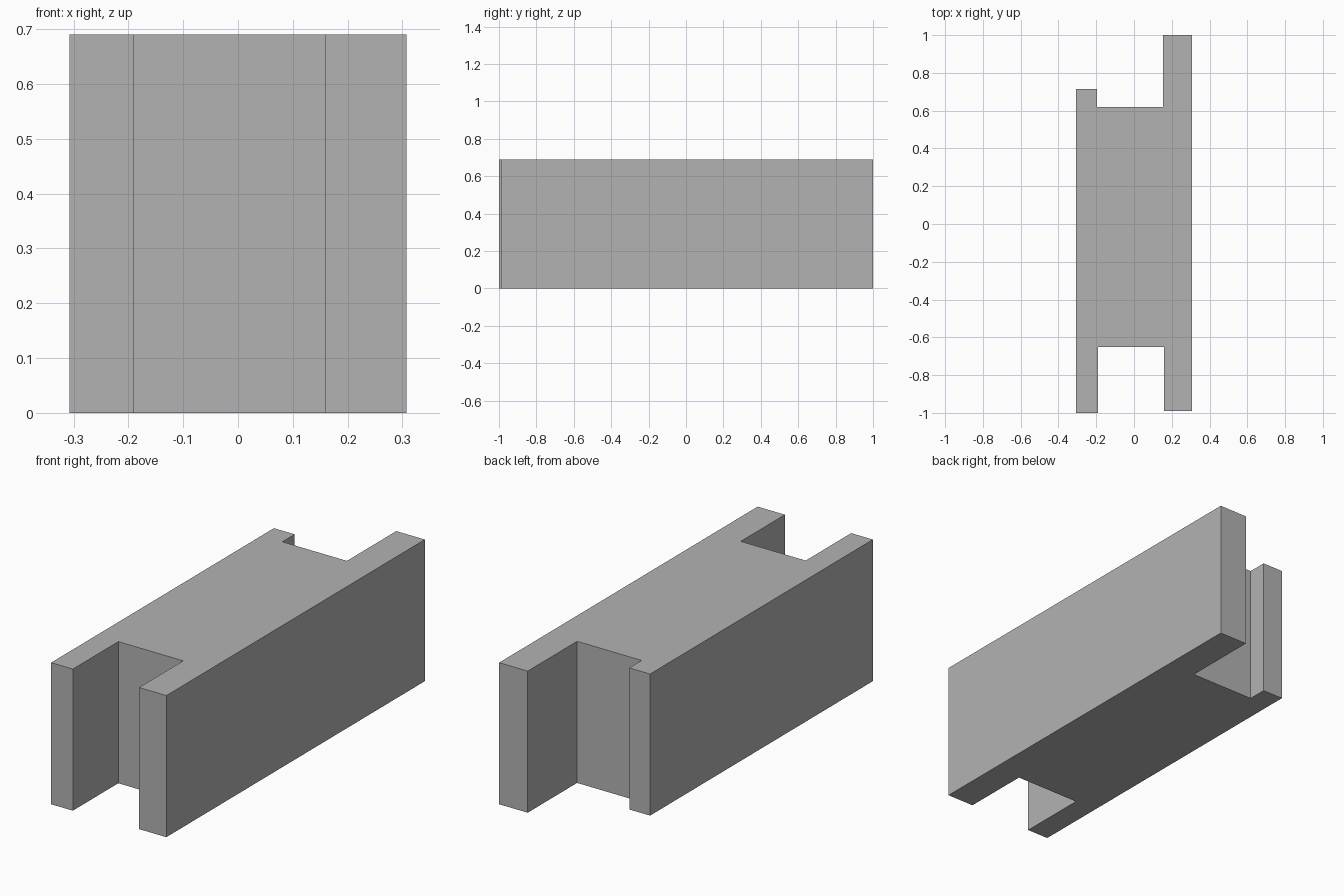
import bpy
import bmesh

cube = bpy.data.objects.get("Cube")
if cube:
    bpy.data.objects.remove(cube, do_unlink=True)

HEIGHT = 0.69
SIDE = 0.307

# Plain grey material
grey = bpy.data.materials.new("plain_grey")
grey.use_nodes = True
colour = (0.45, 0.45, 0.45, 1)
grey.diffuse_color = colour
grey.node_tree.nodes["Principled BSDF"].inputs["Base Color"].default_value = colour


def extrude_profile(name, outline, height, material):
    """Raise a closed ground outline into a flat-sided solid."""
    bm = bmesh.new()
    base = bm.faces.new([bm.verts.new((x, y, 0)) for x, y in outline])
    top = bmesh.ops.extrude_face_region(bm, geom=[base], use_keep_orig=True)
    raised = [v for v in top["geom"] if isinstance(v, bmesh.types.BMVert)]
    bmesh.ops.translate(bm, verts=raised, vec=(0, 0, height))
    bmesh.ops.recalc_face_normals(bm, faces=bm.faces)
    mesh = bpy.data.meshes.new(name)
    bm.to_mesh(mesh)
    bm.free()
    mesh.materials.append(material)
    obj = bpy.data.objects.new(name, mesh)
    bpy.context.collection.objects.link(obj)
    return obj


# Block with a square recess at each end, and one shortened back arm
front_end = [(-SIDE, -1), (-0.19, -1), (-0.19, -0.65),
             (0.16, -0.65), (0.16, -0.99), (SIDE, -0.99)]
back_end = [(SIDE, 1), (0.153, 1), (0.153, 0.62),
            (-0.195, 0.62), (-0.195, 0.715), (-SIDE, 0.715)]
extrude_profile("notched_block", front_end + back_end, HEIGHT, grey)
